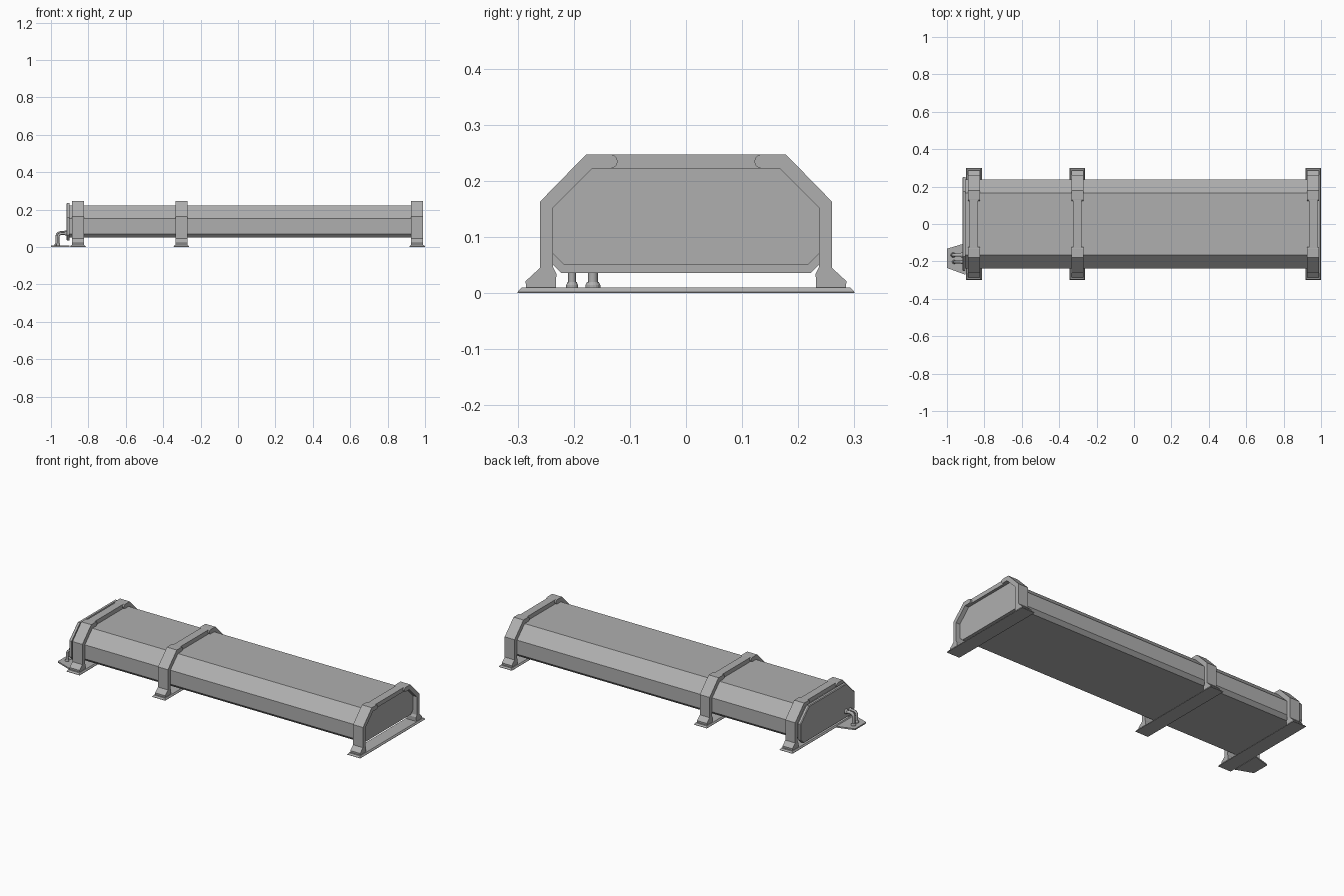
import bpy, bmesh, math
from mathutils import Vector

if "Cube" in bpy.data.objects:
    bpy.data.objects.remove(bpy.data.objects["Cube"])


def prism(name, pts, a, b, axis='x', end_scale=None):
    """Extrude a closed 2D profile along x (pts = y,z) or z (pts = x,y)."""
    bm = bmesh.new()
    put = (lambda p, t: (t, p[0], p[1])) if axis == 'x' else (lambda p, t: (p[0], p[1], t))
    top = end_scale or pts
    lo = [bm.verts.new(put(p, a)) for p in pts]
    hi = [bm.verts.new(put(p, b)) for p in top]
    bm.faces.new(lo)
    bm.faces.new(hi)
    n = len(pts)
    for i in range(n):
        j = (i + 1) % n
        bm.faces.new((lo[i], lo[j], hi[j], hi[i]))
    bmesh.ops.recalc_face_normals(bm, faces=bm.faces)
    me = bpy.data.meshes.new(name)
    bm.to_mesh(me)
    bm.free()
    ob = bpy.data.objects.new(name, me)
    bpy.context.collection.objects.link(ob)
    return ob


def mirrored(half):
    return half + [(-y, z) for y, z in reversed(half)]


def rect(cx, hx, hy):
    return [(cx - hx, -hy), (cx + hx, -hy), (cx + hx, hy), (cx - hx, hy)]


def lathe(name, c, profile, seg=16, axis='z'):
    """Stack of rings (radius, offset) around an axis through c."""
    bm = bmesh.new()
    rings = []
    for r, t in profile:
        ring = []
        for i in range(seg):
            u, v = r * math.cos(2 * math.pi * i / seg), r * math.sin(2 * math.pi * i / seg)
            d = (u, v, t) if axis == 'z' else (t, u, v)
            ring.append(bm.verts.new(Vector(c) + Vector(d)))
        rings.append(ring)
    for p, q in zip(rings, rings[1:]):
        for i in range(seg):
            j = (i + 1) % seg
            bm.faces.new((p[i], p[j], q[j], q[i]))
    bm.faces.new(rings[0])
    bm.faces.new(rings[-1])
    bmesh.ops.recalc_face_normals(bm, faces=bm.faces)
    me = bpy.data.meshes.new(name)
    bm.to_mesh(me)
    bm.free()
    bpy.context.collection.objects.link(bpy.data.objects.new(name, me))


# Long eight-sided duct
prism("duct_body", mirrored([(0.217, 0.05), (0.237, 0.07), (0.237, 0.152), (0.167, 0.222)]),
      -0.905, 0.965)

# End cap with chamfered outer face
rim = mirrored([(0.223, 0.036), (0.251, 0.064), (0.251, 0.158), (0.173, 0.236)])
face = mirrored([(0.220, 0.040), (0.247, 0.066), (0.247, 0.156), (0.171, 0.232)])
prism("end_cap", rim, -0.900, -0.913)
prism("end_cap_face", rim, -0.913, -0.917, end_scale=face)

# Support frames: base strip, two shaped legs with rounded tips, thin bridge bar
arc = [(0.1345 - 0.0125 * math.sin(t), 0.2345 + 0.0125 * math.cos(t))
       for t in [math.pi * i / 8 for i in range(9)]]
leg = [(0.232, 0.01), (0.285, 0.01), (0.286, 0.021), (0.260, 0.045), (0.260, 0.163),
       (0.178, 0.247)] + arc + [(0.167, 0.222), (0.237, 0.152), (0.237, 0.046), (0.231, 0.034)]
for n, cx in enumerate((-0.856, -0.303, 0.958)):
    prism(f"frame_base_{n}", rect(cx, 0.042, 0.30), 0, 0.002, 'z')
    prism(f"frame_base_bevel_{n}", rect(cx, 0.042, 0.30), 0.002, 0.010, 'z',
          rect(cx, 0.036, 0.293))
    for side, s in (("front", -1), ("back", 1)):
        prism(f"frame_leg_{side}_{n}", [(s * y, z) for y, z in leg], cx - 0.032, cx + 0.032)
    prism(f"frame_bridge_{n}", mirrored([(0.135, 0.222), (0.135, 0.2465)]),
          cx - 0.023, cx + 0.023)

# Connector floor plate
prism("connector_plate", [(-1.0, -0.235), (-0.9, -0.272), (-0.9, -0.102), (-1.0, -0.132)],
      0, 0.008, 'z')

# Bent pipes with collars at both ends
for n, (y, r, px, pz) in enumerate(((-0.203, 0.007, -0.962, 0.072),
                                    (-0.166, 0.009, -0.967, 0.076))):
    bend = 0.02
    path = [(px, y, 0.008)]
    for i in range(7):
        t = math.pi / 2 * i / 6
        path.append((px + bend - bend * math.cos(t), y, pz - bend + bend * math.sin(t)))
    path.append((-0.91, y, pz))
    cu = bpy.data.curves.new(f"pipe_{n}", 'CURVE')
    cu.dimensions = '3D'
    cu.bevel_depth = r
    cu.bevel_resolution = 2
    cu.use_fill_caps = True
    sp = cu.splines.new('POLY')
    sp.points.add(len(path) - 1)
    for p, co in zip(sp.points, path):
        p.co = (*co, 1)
    bpy.context.collection.objects.link(bpy.data.objects.new(f"pipe_{n}", cu))
    R = r * 1.5
    collar = [(R, 0), (R, 0.007), (r * 1.15, 0.013)]
    lathe(f"pipe_floor_collar_{n}", (px, y, 0.007), collar)
    lathe(f"pipe_wall_collar_{n}", (-0.915, y, pz), [(a, -t) for a, t in collar], axis='x')

# Dark grey metal on every part
grey = bpy.data.materials.new("dark_grey_metal")
grey.diffuse_color = (0.43, 0.43, 0.43, 1)
grey.use_nodes = True
grey.node_tree.nodes["Principled BSDF"].inputs["Base Color"].default_value = grey.diffuse_color
for ob in bpy.context.collection.objects:
    ob.data.materials.append(grey)
